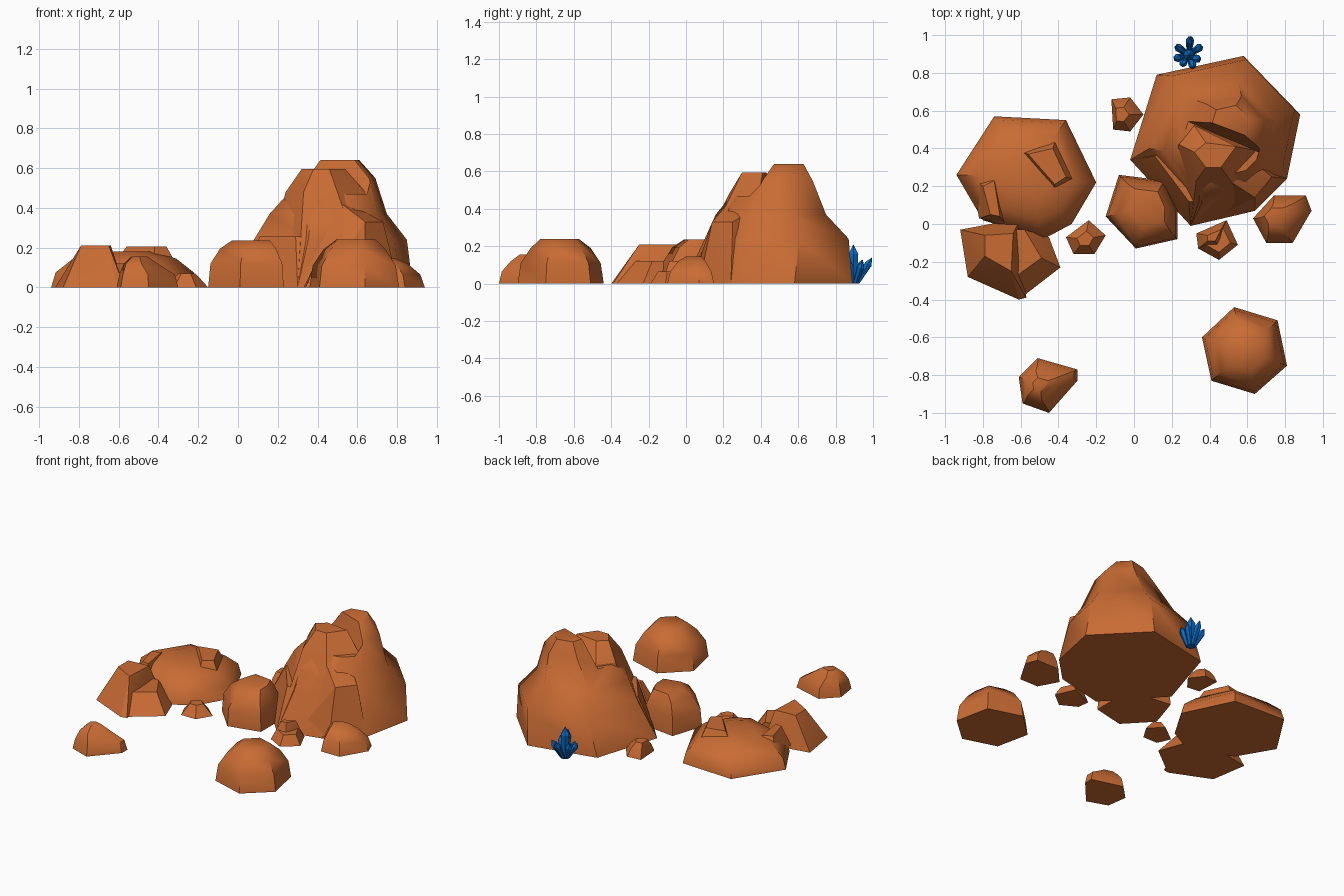
import bpy, bmesh, math
from mathutils import Vector

if "Cube" in bpy.data.objects:
    bpy.data.objects.remove(bpy.data.objects["Cube"])


def material(name, rgb):
    m = bpy.data.materials.new(name)
    m.diffuse_color = (*rgb, 1)
    m.use_nodes = True
    m.node_tree.nodes["Principled BSDF"].inputs["Base Color"].default_value = m.diffuse_color
    return m


ROCK = material("rust_orange_rock", (0.59, 0.15, 0.034))
BLUE = material("blue_crystal", (0.003, 0.15, 0.56))


def finish(name, bm, mat, angle):
    bmesh.ops.recalc_face_normals(bm, faces=bm.faces)
    me = bpy.data.meshes.new(name)
    bm.to_mesh(me)
    bm.free()
    me.materials.append(mat)
    ob = bpy.data.objects.new(name, me)
    bpy.context.collection.objects.link(ob)
    bpy.ops.object.select_all(action='DESELECT')
    ob.select_set(True)
    bpy.context.view_layer.objects.active = ob
    if angle:
        bpy.ops.object.shade_smooth_by_angle(angle=math.radians(angle))
    return ob


def boulder(name, base, layers, angle=50):
    """Stack shrunken copies of the base outline: layer = (z, scale, anchor x, anchor y)."""
    bm = bmesh.new()
    rings = [[bm.verts.new((x, y, 0)) for x, y in base]]
    for z, s, ax, ay in layers:
        rings.append([bm.verts.new((ax + s * (x - ax), ay + s * (y - ay), z)) for x, y in base])
    n = len(base)
    for a, b in zip(rings, rings[1:]):
        for i in range(n):
            j = (i + 1) % n
            bm.faces.new((a[i], a[j], b[j], b[i]))
    bm.faces.new(rings[0])
    bm.faces.new(rings[-1])
    return finish(name, bm, ROCK, angle)


def chunk(name, *levels, angle=25):
    """Faceted convex lump around outlines given as (z, points)."""
    bm = bmesh.new()
    for z, pts in levels:
        for x, y in pts:
            bm.verts.new((x, y, z))
    res = bmesh.ops.convex_hull(bm, input=bm.verts)
    junk = {v for v in res["geom_interior"] + res["geom_unused"]
            if isinstance(v, bmesh.types.BMVert) and v.is_valid}
    if junk:
        bmesh.ops.delete(bm, geom=list(junk), context='VERTS')
    bmesh.ops.dissolve_limit(bm, angle_limit=math.radians(4), verts=bm.verts, edges=bm.edges)
    return finish(name, bm, ROCK, angle)


# tall rock: smooth body with a kinked spire
body = boulder("tall_rock_body",
               [(.12, .79), (.58, .89), (.88, .58), (.81, .24), (.64, .07), (.30, -.01), (-.02, .34)],
               [(.24, .855, .67, .75), (.37, .655, .50, .48), (.55, .41, .56, .53),
                (.64, .23, .53, .55)], 60)
# split the spire from the front peak with a steep notch
notch = chunk("notch_cutter",
              (.47, [(.27, .55), (.66, .38), (.55, 0), (0, .1)]),
              (.70, [(.28, .60), (.68, .45), (.55, 0), (0, .1)]), angle=0)
notch.hide_render = True
notch.hide_viewport = True
mod = body.modifiers.new("notch", 'BOOLEAN')
mod.operation, mod.object, mod.solver = 'DIFFERENCE', notch, 'EXACT'
bpy.context.view_layer.objects.active = body
body.select_set(True)
bpy.ops.object.modifier_apply(modifier="notch")
bpy.data.objects.remove(notch)
bpy.ops.object.shade_smooth_by_angle(angle=math.radians(50))

# broken faceted ledges on its front
chunk("tall_rock_front_peak",
      (0, [(.30, -.01), (.60, .06), (.6, .5), (.2, .4)]),
      (.25, [(.18, .38), (.36, .13), (.58, .13), (.62, .35), (.3, .55)]),
      (.48, [(.24, .42), (.33, .23), (.48, .25), (.64, .39), (.32, .52)]),
      (.595, [(.32, .38), (.38, .43), (.54, .41), (.46, .30), (.38, .30)]))
chunk("tall_rock_right_ledge",
      (0, [(.64, .07), (.81, .24), (.6, .5), (.42, .03)]),
      (.33, [(.73, .25), (.64, .14)]),
      (.38, [(.63, .33)]),
      (.46, [(.47, .25), (.50, .32)]))
chunk("tall_rock_left_ledge",
      (0, [(-.02, .34), (.30, -.01), (.4, .2), (.2, .45)]),
      (.255, [(.11, .36), (.19, .40), (.37, .12), (.29, .12)]))

# wide low rock on the left with a broken lump on top
boulder("wide_rock_body",
        [(-.74, .57), (-.36, .55), (-.20, .22), (-.33, 0), (-.48, -.08), (-.80, .02), (-.94, .26)],
        [(.075, .94, -.57, .26), (.145, .70, -.57, .25), (.18, .36, -.56, .25)], 40)
chunk("wide_rock_top_lump",
      (.10, [(-.64, .39), (-.41, .46), (-.30, .23), (-.42, .16)]),
      (.205, [(-.56, .37), (-.43, .40), (-.36, .25), (-.42, .21)]))
chunk("wide_rock_side_ledge",
      (.05, [(-.86, .25), (-.70, .25), (-.68, .0), (-.82, .03)]),
      (.17, [(-.80, .20), (-.74, .23), (-.71, .04), (-.76, .05)]))

# stepped rock in front of it
chunk("stepped_rock_high",
      (0, [(-.92, -.03), (-.60, .03), (-.57, -.39), (-.61, -.40), (-.88, -.28)]),
      (.21, [(-.79, -.06), (-.64, -.05), (-.65, -.25), (-.79, -.17)]))
chunk("stepped_rock_low",
      (0, [(-.75, 0), (-.45, -.07), (-.39, -.23), (-.61, -.40)]),
      (.12, [(-.7, -.03), (-.58, -.03), (-.49, -.18), (-.63, -.28)]))

# medium boulders
boulder("middle_boulder",
        [(-.08, .26), (.16, .23), (.23, .07), (.23, -.08), (.01, -.13), (-.15, .04)],
        [(.12, .95, .08, .06), (.195, .74, .08, .09), (.235, .51, .09, .11)])
boulder("front_right_boulder",
        [(.53, -.44), (.76, -.51), (.81, -.75), (.64, -.90), (.41, -.83), (.36, -.60)],
        [(.11, .93, .58, -.67), (.19, .70, .59, -.67), (.24, .44, .60, -.68)])

# small stones
boulder("front_left_stone",
        [(-.51, -.71), (-.30, -.77), (-.30, -.83), (-.45, -1), (-.59, -.95), (-.61, -.81)],
        [(.065, .90, -.48, -.85), (.12, .55, -.53, -.86), (.155, .26, -.51, -.85)], 40)
boulder("right_stone",
        [(.74, .15), (.91, .15), (.94, .07), (.84, -.10), (.70, -.10), (.63, .03)],
        [(.065, .88, .75, .03), (.12, .58, .73, .04), (.145, .34, .72, .05)], 40)
boulder("back_stone",
        [(-.12, .66), (-.02, .67), (.05, .58), (-.02, .49), (-.11, .50)],
        [(.05, .75, -.08, .58), (.09, .42, -.08, .58)], 30)
boulder("left_stone",
        [(-.36, -.07), (-.24, .02), (-.15, -.06), (-.21, -.16), (-.32, -.16)],
        [(.07, .42, -.26, -.08)], 25)
chunk("front_stone_low",
      (0, [(.33, -.05), (.49, .02), (.55, -.11), (.45, -.19), (.34, -.13)]),
      (.065, [(.38, -.06), (.47, -.02), (.51, -.10), (.45, -.15), (.38, -.11)]))
chunk("front_stone_high",
      (0, [(.33, -.05), (.49, .02), (.45, -.13), (.34, -.13)]),
      (.12, [(.39, -.06), (.46, -.03), (.43, -.09), (.39, -.09)]))


def crystal(name, foot, tip, r):
    """Six-sided shaft that flares upward and ends in a point."""
    bm = bmesh.new()
    foot, tip = Vector(foot), Vector(tip)
    axis = tip - foot
    turn = axis.to_track_quat('Z', 'Y')
    rings = []
    for t, k in ((0, .65), (.75, 1)):
        ring = [foot + axis * t + turn @ Vector(
            (r * k * math.cos(i * math.pi / 3), r * k * math.sin(i * math.pi / 3), 0))
            for i in range(6)]
        rings.append([bm.verts.new((p.x, p.y, p.z if t else 0)) for p in ring])
    top = bm.verts.new(tip)
    for i in range(6):
        j = (i + 1) % 6
        bm.faces.new((rings[0][i], rings[0][j], rings[1][j], rings[1][i]))
        bm.faces.new((rings[1][i], rings[1][j], top))
    bm.faces.new(rings[0])
    finish(name, bm, BLUE, 0)


# crystal cluster behind the tall rock
cx, cy = .29, .895
crystal("crystal_centre", (cx, cy, 0), (cx, cy, .21), .03)
for i, (deg, reach, h) in enumerate([(85, .10, .14), (35, .085, .12), (-25, .06, .13),
                                     (-70, .07, .16), (-125, .065, .10), (-165, .08, .11),
                                     (145, .085, .13)]):
    d = Vector((math.cos(math.radians(deg)), math.sin(math.radians(deg)), 0))
    c = Vector((cx, cy, 0))
    crystal(f"crystal_outer_{i + 1}", c + d * .02, c + d * reach + Vector((0, 0, h)), .022)
